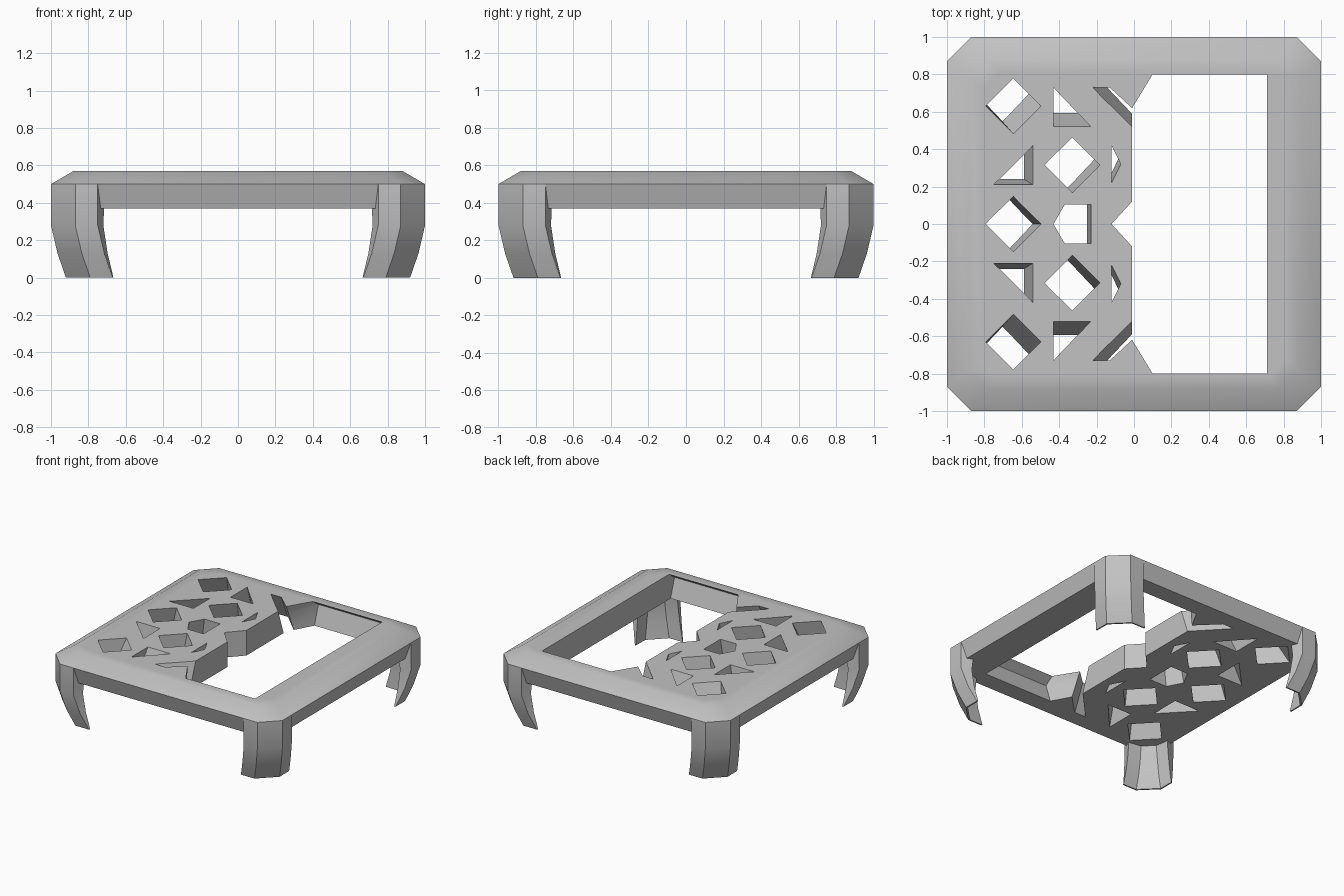
import bpy, bmesh, math

old = bpy.data.objects.get("Cube")
if old:
    bpy.data.objects.remove(old, do_unlink=True)

grey = bpy.data.materials.new("plain grey")
grey.use_nodes = True
COLOUR = (0.54, 0.54, 0.54, 1)
grey.diffuse_color = COLOUR
grey.node_tree.nodes["Principled BSDF"].inputs["Base Color"].default_value = COLOUR


def loft(bm, rings):
    """Skin a stack of equal-length point rings and cap both ends."""
    loops = [[bm.verts.new(p) for p in ring] for ring in rings]
    n = len(loops[0])
    for a, b in zip(loops, loops[1:]):
        for i in range(n):
            bm.faces.new((a[i], a[(i + 1) % n], b[(i + 1) % n], b[i]))
    bm.faces.new(loops[0][::-1])
    bm.faces.new(loops[-1])


def finish(name, bm):
    bmesh.ops.recalc_face_normals(bm, faces=bm.faces)
    mesh = bpy.data.meshes.new(name)
    bm.to_mesh(mesh)
    bm.free()
    obj = bpy.data.objects.new(name, mesh)
    bpy.context.collection.objects.link(obj)
    mesh.materials.append(grey)
    return obj


def select(obj):
    bpy.ops.object.select_all(action='DESELECT')
    obj.select_set(True)
    bpy.context.view_layer.objects.active = obj


def octagon(r, c, z):
    k = r - c
    return [(r, -k, z), (r, k, z), (k, r, z), (-k, r, z),
            (-r, k, z), (-r, -k, z), (-k, -r, z), (k, -r, z)]


# table top: slightly tapered apron, bevelled rim, flat centre
bm = bmesh.new()
loft(bm, [octagon(.96, .125, .37), octagon(1, .13, .5),
          octagon(.88, .1, .57), octagon(.81, .09, .57)])
top = finish("table_top", bm)

# cutter heights, and how much the perforations splay outwards below
Z_LOW, Z_HIGH, FACE = .3, .62, .57
SPLAY_X, SPLAY_Y = .45, .7


def prism(bm, pts):
    def ring(z):
        d = FACE - z
        return [(x * (1 + SPLAY_X * d), y * (1 + SPLAY_Y * d), z) for x, y in pts]
    loft(bm, [ring(Z_LOW), ring(Z_HIGH)])


def diamond(x, y, r=.148):
    return [(x - r, y), (x, y - r), (x + r, y), (x, y + r)]


def opening_ring(y, z):
    half = [(.71, y), (.1, y), (-.01, .62), (-.01, .12)]
    outline = half + [(-.12, 0)] + [(px, -py) for px, py in reversed(half)]
    return [(px, py, z) for px, py in outline]


# large opening with a notched edge and a groove under its side lips
bm = bmesh.new()
loft(bm, [opening_ring(y, z) for y, z in
          ((.82, Z_LOW), (.82, .37), (.87, .52), (.8, FACE), (.8, Z_HIGH))])
opening = finish("opening_cutter", bm)

# pattern of small splayed holes
mirrored = [
    diamond(-.645, .63),
    diamond(-.33, .315),
    [(-.43, .73), (-.43, .52), (-.23, .52)],
    [(-.54, .42), (-.54, .21), (-.75, .21)],
    [(-.12, .22), (-.07, .32), (-.12, .42)],
    [(-.22, .73), (-.13, .73), (.03, .58), (.03, .48)],
]
bm = bmesh.new()
for pts in mirrored:
    prism(bm, pts)
    prism(bm, [(x, -y) for x, y in pts])
prism(bm, diamond(-.645, 0))
prism(bm, [(-.43, 0), (-.37, .105), (-.23, .105), (-.23, -.105), (-.37, -.105)])
holes = finish("hole_cutter", bm)

select(top)
for cutter in (opening, holes):
    cutter.hide_render = True
    mod = top.modifiers.new("cut", 'BOOLEAN')
    mod.operation = 'DIFFERENCE'
    mod.solver = 'EXACT'
    mod.object = cutter
    bpy.ops.object.modifier_apply(modifier=mod.name)
for cutter in (opening, holes):
    bpy.data.objects.remove(cutter, do_unlink=True)

# legs: faceted corner shells that curl inwards and thin out towards the foot
outer = [(.75, 1), (.87, 1), (1, .87), (1, .75)]
inner = [(.9, .71), (.88, .81), (.81, .88), (.71, .9)]
levels = [(.5, 0, 1), (.28, 0, .75), (.13, .035, .45), (0, .08, .1)]
rings = []
for z, shift, thick in levels:
    ring = [(x - shift, y - shift, z) for x, y in outer]
    for (ox, oy), (ix, iy) in zip(reversed(outer), inner):
        ring.append((ox + (ix - ox) * thick - shift, oy + (iy - oy) * thick - shift, z))
    rings.append(ring)
for side, sx in (("left", 1), ("right", -1)):
    for end, sy in (("front", -1), ("back", 1)):
        bm = bmesh.new()
        loft(bm, [[(x * sx, y * sy, z) for x, y, z in ring] for ring in rings])
        leg = finish(f"{end}_{side}_leg", bm)
        select(leg)
        bpy.ops.object.shade_smooth_by_angle(angle=math.radians(32))

select(top)
bpy.ops.object.shade_smooth_by_angle(angle=math.radians(35))
